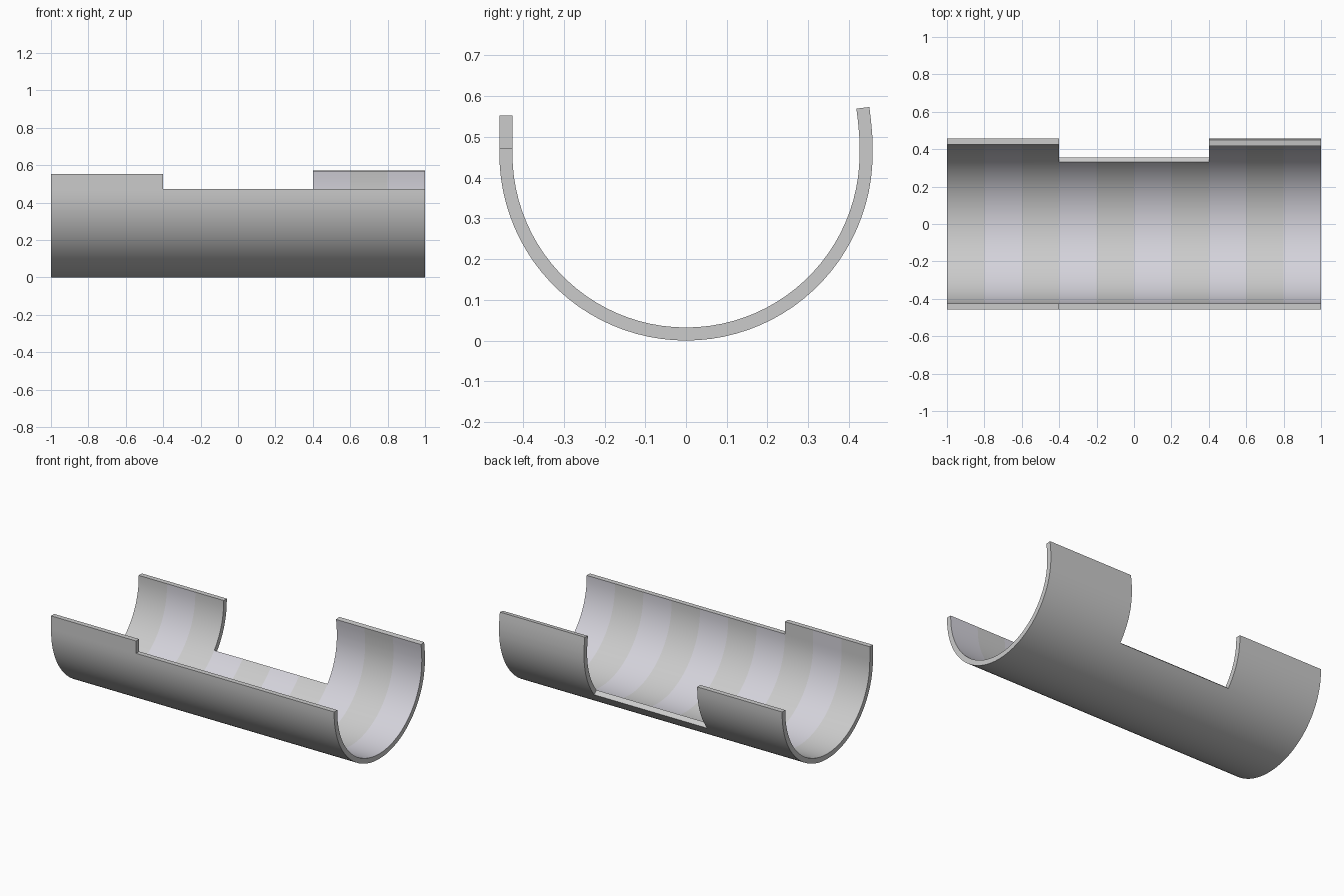
import bpy, bmesh, math

if "Cube" in bpy.data.objects:
    bpy.data.objects.remove(bpy.data.objects["Cube"])

R = 0.458        # outer radius
RIM = 0.473      # height of the plain rim
T = 0.032        # wall thickness


def arc(a0, a1, n):
    """Points on the outer arc, in degrees, end included."""
    out = []
    for i in range(n + 1):
        a = math.radians(a0 + (a1 - a0) * i / n)
        out.append((R * math.cos(a), R + R * math.sin(a)))
    return out


# Cross-section from the front lip, under the bottom, up to the back lip
front = [(-R, 0.552), (-R, RIM)]
lower = arc(180, 321, 36)
upper = arc(321, 360, 10)[1:]
back = [(R, RIM), (0.457, 0.507), (0.454, 0.54), (0.450, 0.573)]
profile = front + lower + upper + back
rim_front = 1
notch = len(front) + len(lower) - 1
rim_back = len(front) + len(lower) + len(upper)
end = len(profile) - 1

# Ten slices along x; each keeps its own range of the cross-section
bm = bmesh.new()
cols = [[bm.verts.new((-1 + 0.2 * i, y, z)) for y, z in profile] for i in range(11)]
for i in range(10):
    if i < 3:
        lo, hi = 0, rim_back
    elif i < 7:
        lo, hi = rim_front, notch
    else:
        lo, hi = rim_front, end
    for j in range(lo, hi):
        f = bm.faces.new((cols[i][j], cols[i][j + 1], cols[i + 1][j + 1], cols[i + 1][j]))
        f.material_index = 2 * (i % 2)
bmesh.ops.delete(bm, geom=[v for v in bm.verts if not v.link_faces], context='VERTS')
mesh = bpy.data.meshes.new("trough_shell")
bm.to_mesh(mesh)
bm.free()
shell = bpy.data.objects.new("trough_shell", mesh)
bpy.context.collection.objects.link(shell)

# Outside is plain grey; the inside has alternating tinted bands
grey = bpy.data.materials.new("plain_grey")
grey.diffuse_color = (0.8, 0.8, 0.8, 1)
grey.use_nodes = True
grey.node_tree.nodes["Principled BSDF"].inputs["Base Color"].default_value = grey.diffuse_color
tint = bpy.data.materials.new("band_tint")
tint.diffuse_color = (0.66, 0.65, 0.71, 1)
tint.use_nodes = True
tint.node_tree.nodes["Principled BSDF"].inputs["Base Color"].default_value = tint.diffuse_color
for m in (grey, grey, grey, tint):
    mesh.materials.append(m)

# Wall thickness, inwards
mod = shell.modifiers.new("thickness", 'SOLIDIFY')
mod.thickness = T
mod.offset = -1
mod.use_even_offset = True
mod.material_offset = 1
bpy.context.view_layer.objects.active = shell
shell.select_set(True)
bpy.ops.object.modifier_apply(modifier=mod.name)
bpy.ops.object.shade_smooth_by_angle(angle=math.radians(30))
